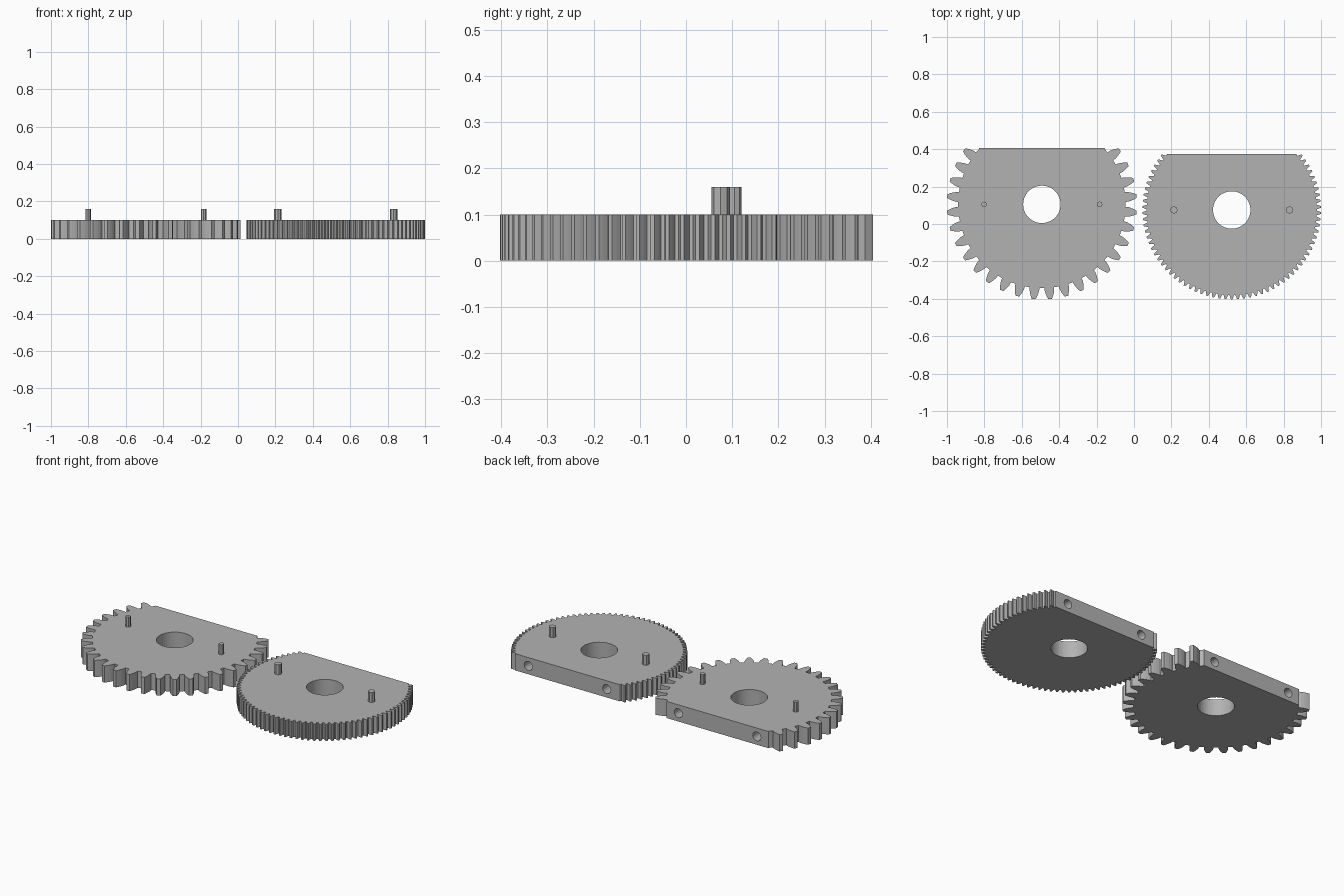
import bpy, bmesh
from math import pi, sin, cos, tan, acos, radians, sqrt
from mathutils import Matrix, Vector

cube = bpy.data.objects.get("Cube")
if cube:
    bpy.data.objects.remove(cube, do_unlink=True)

THICK = 0.1
PIN_TOP = 0.16
FLAT = 0.3          # distance from gear centre to the flat back edge
PRESSURE = radians(20)

grey = bpy.data.materials.new("plain grey")
grey.use_nodes = True
colour = (0.45, 0.45, 0.45, 1)
grey.diffuse_color = colour
grey.node_tree.nodes["Principled BSDF"].inputs["Base Color"].default_value = colour


def add_object(name, bm):
    bmesh.ops.recalc_face_normals(bm, faces=bm.faces)
    mesh = bpy.data.meshes.new(name)
    bm.to_mesh(mesh)
    bm.free()
    mesh.materials.append(grey)
    obj = bpy.data.objects.new(name, mesh)
    bpy.context.collection.objects.link(obj)
    return obj


def cylinder(name, radius, depth, centre, sides, along_y=False):
    bm = bmesh.new()
    turn = Matrix.Rotation(pi / 2, 4, 'X') if along_y else Matrix()
    bmesh.ops.create_cone(bm, cap_ends=True, segments=sides, radius1=radius,
                          radius2=radius, depth=depth,
                          matrix=Matrix.Translation(centre) @ turn)
    return add_object(name, bm)


def box(name, size, centre):
    bm = bmesh.new()
    bmesh.ops.create_cube(bm, size=1, matrix=Matrix.Translation(centre)
                          @ Matrix.Diagonal((*size, 1)))
    return add_object(name, bm)


def cut(target, cutter):
    cutter.hide_render = True
    mod = target.modifiers.new("cut", 'BOOLEAN')
    mod.operation, mod.solver, mod.object = 'DIFFERENCE', 'EXACT', cutter
    bpy.context.view_layer.objects.active = target
    bpy.ops.object.modifier_apply(modifier=mod.name)
    bpy.data.objects.remove(cutter, do_unlink=True)


def gear_blank(name, cx, cy, outer, teeth, steps):
    """Extruded involute gear; a tooth gap lies on each axis."""
    module = 2 * outer / (teeth + 2)
    pitch = module * teeth / 2
    root = pitch - 1.25 * module
    base = pitch * cos(PRESSURE)

    def half_angle(r):
        a = acos(min(1, base / r))
        return pi / (2 * teeth) + (tan(PRESSURE) - PRESSURE) - (tan(a) - a)

    radii = [root + (outer - root) * i / steps for i in range(steps + 1)]
    flank = [(r, half_angle(r)) for r in radii]
    tooth = [(r, -a) for r, a in flank] + [(r, a) for r, a in reversed(flank)]
    bm = bmesh.new()
    ring = []
    for t in range(teeth):
        mid = (t + 0.5) * 2 * pi / teeth
        for r, a in tooth:
            ring.append(bm.verts.new((cx + r * cos(mid + a), cy + r * sin(mid + a), 0)))
    face = bm.faces.new(ring)
    made = bmesh.ops.extrude_face_region(bm, geom=[face])["geom"]
    bmesh.ops.translate(bm, vec=(0, 0, THICK),
                        verts=[v for v in made if isinstance(v, bmesh.types.BMVert)])
    return add_object(name, bm)


def build_gear(name, cx, cy, outer, teeth, steps, pin_radius):
    gear = gear_blank(name, cx, cy, outer, teeth, steps)
    # flat back edge
    cut(gear, box("flat_cutter", (1.4, 0.4, 0.4), (cx, cy + FLAT + 0.2, THICK / 2)))
    # central bore
    cut(gear, cylinder("bore_cutter", 0.1, 0.4, (cx, cy, THICK / 2), 48))
    for side, label in ((-1, "right"), (1, "left")):
        # blind screw hole in the flat edge
        cut(gear, cylinder("screw_cutter", 0.027, 0.4,
                           (cx + side * 0.26, cy + FLAT, THICK / 2), 16, True))
        # upright pin
        height = PIN_TOP - THICK + 0.01
        cylinder(f"{name}_{label}_pin", pin_radius, height,
                 (cx + side * 0.309, cy, PIN_TOP - height / 2), 8)


build_gear("coarse_gear", -0.4925, 0.105, 0.508, 36, 4, 0.015)
build_gear("fine_gear", 0.5225, 0.075, 0.478, 90, 2, 0.02)
